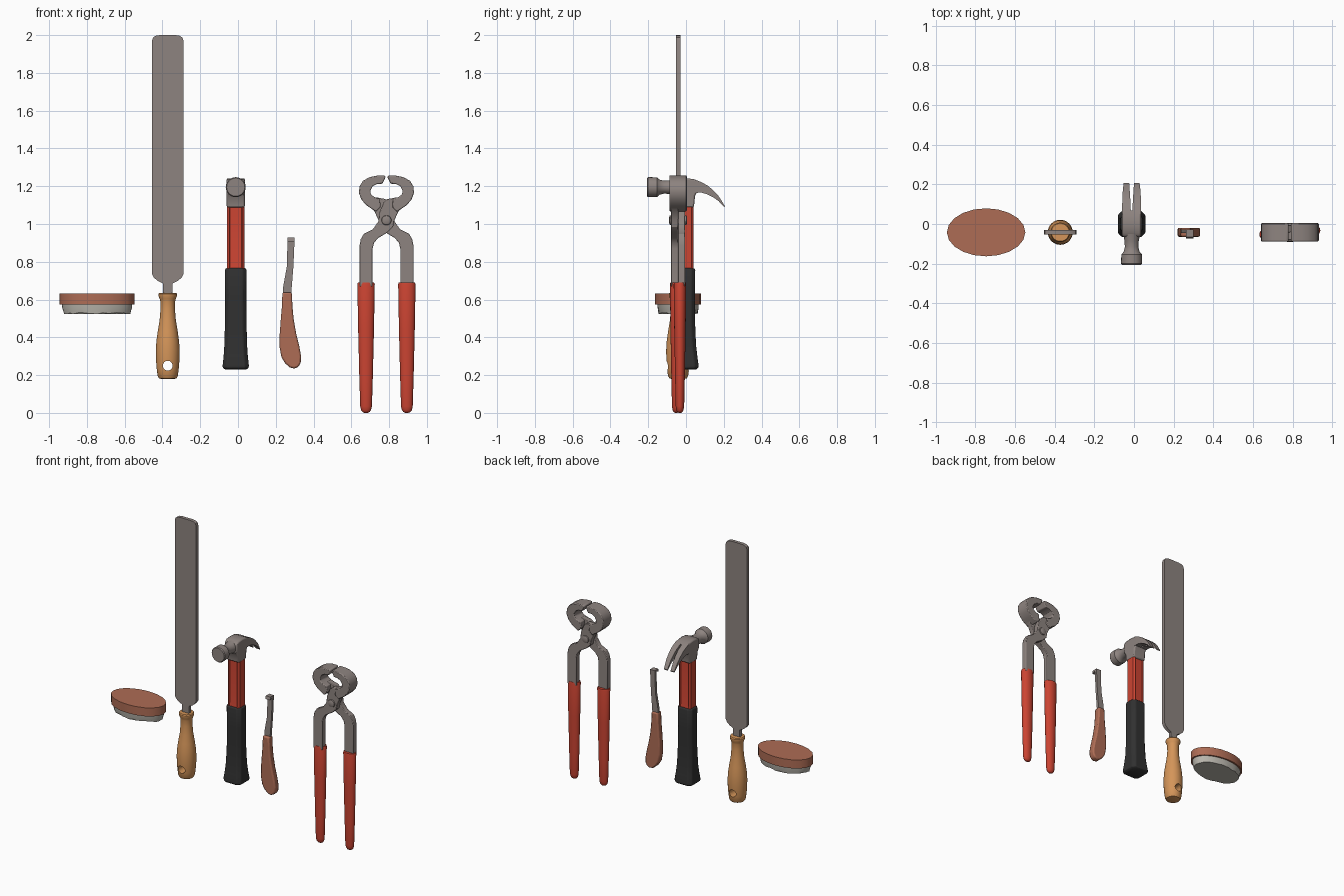
import bpy, bmesh, math, random
from mathutils import Matrix

if "Cube" in bpy.data.objects:
    bpy.data.objects.remove(bpy.data.objects["Cube"])

random.seed(3)
YC = -0.042  # shared depth of the hanging tools


def mat(name, r, g, b):
    m = bpy.data.materials.new(name)
    m.diffuse_color = (r, g, b, 1)
    m.use_nodes = True
    m.node_tree.nodes["Principled BSDF"].inputs["Base Color"].default_value = m.diffuse_color
    return m


STEEL = mat("steel", 0.27, 0.23, 0.215)
RED = mat("red", 0.60, 0.058, 0.032)
BLACK = mat("black_rubber", 0.03, 0.03, 0.03)
BROWN = mat("brown_wood", 0.42, 0.15, 0.09)
WOOD = mat("light_wood", 0.66, 0.30, 0.10)
BRISTLE = mat("bristle", 0.48, 0.46, 0.41)


def make(name, verts, faces, material, bevel=0, segs=2):
    me = bpy.data.meshes.new(name)
    me.from_pydata(verts, [], faces)
    bm = bmesh.new()
    bm.from_mesh(me)
    bmesh.ops.recalc_face_normals(bm, faces=bm.faces)
    bm.to_mesh(me)
    bm.free()
    me.materials.append(material)
    ob = bpy.data.objects.new(name, me)
    bpy.context.collection.objects.link(ob)
    if bevel:
        b = ob.modifiers.new("bevel", 'BEVEL')
        b.width, b.segments, b.limit_method = bevel, segs, 'ANGLE'
        b.angle_limit = math.radians(40)
    return ob


def loft(name, rings, material, bevel=0):
    n, k = len(rings[0]), len(rings)
    faces = [(i * n + j, i * n + (j + 1) % n, (i + 1) * n + (j + 1) % n, (i + 1) * n + j)
             for i in range(k - 1) for j in range(n)]
    faces += [tuple(range(n)), tuple(range((k - 1) * n, k * n))]
    return make(name, [v for r in rings for v in r], faces, material, bevel)


def plate(name, pts, y0, y1, material, x=0, bevel=0, segs=2):
    """Outline in x, z extruded from y0 to y1."""
    return_rings = [[(x + px, y, pz) for px, pz in pts] for y in (y0, y1)]
    ob = loft(name, return_rings, material, bevel)
    if bevel:
        ob.modifiers["bevel"].segments = segs
    return ob


def oval(cx, cy, z, rx, ry, n=24):
    return [(cx + rx * math.cos(2 * math.pi * i / n), cy + ry * math.sin(2 * math.pi * i / n), z)
            for i in range(n)]


def octagon(cx, cy, z, hx, hy, c):
    return [(cx + x, cy + y, z) for x, y in
            ((hx, hy - c), (hx - c, hy), (c - hx, hy), (-hx, hy - c),
             (-hx, c - hy), (c - hx, -hy), (hx - c, -hy), (hx, c - hy))]


# --- Oval brush: wooden back and ragged bristles
BX = -0.746
loft("brush_back", [oval(BX, YC, z, 0.198, 0.121, 20) for z in (0.573, 0.633)], BROWN)
rings = [oval(BX, YC, 0.58, 0.187, 0.110, 40), oval(BX, YC, 0.555, 0.184, 0.108, 40),
         oval(BX, YC, 0.526, 0.177, 0.102, 40)]
rings[2] = [(x + random.uniform(-.003, .003), y + random.uniform(-.003, .003),
             z + random.uniform(-.003, .005)) for x, y, z in rings[2]]
loft("brush_bristles", rings, BRISTLE)

# --- Rasp: flat blade with tang, turned handle with a hanging hole
RX = -0.372
half = [(0.026, 0.61), (0.026, 0.685), (0.055, 0.70), (0.074, 0.717), (0.083, 0.735),
        (0.083, 1.972), (0.077, 1.988), (0.062, 1.997), (0.04, 2.0)]
plate("rasp_blade", half + [(-x, z) for x, z in reversed(half)], YC - .012, YC + .012, STEEL, RX)
prof = [(.180, .035), (.183, .046), (.195, .053), (.23, .058), (.28, .062), (.33, .063),
        (.38, .060), (.43, .053), (.49, .043), (.55, .038), (.59, .039), (.603, .042),
        (.618, .049), (.630, .049), (.636, .045)]
handle = loft("rasp_handle", [oval(RX, YC, z, r, r, 32) for z, r in prof], WOOD)
hole = plate("rasp_hole_cutter", [(.026 * math.cos(a * math.pi / 12), .25 + .026 * math.sin(a * math.pi / 12))
                                  for a in range(24)], YC - .2, YC + .2, WOOD, RX)
hole.hide_render = True
hole.hide_viewport = True
cut = handle.modifiers.new("hole", 'BOOLEAN')
cut.object, cut.operation, cut.solver = hole, 'DIFFERENCE', 'EXACT'

# --- Hammer handle: fluted red shaft and flared rubber grip
HX = -0.012
shaft = loft("hammer_shaft", [octagon(HX, 0, z, .046, .040, .012) for z in (0.74, 1.10)], RED)
bm = bmesh.new()
bm.from_mesh(shaft.data)
bm.normal_update()
for f in [f for f in bm.faces if abs(f.normal.y) > .95]:
    bmesh.ops.inset_individual(bm, faces=[f], thickness=.006, depth=0)
    bmesh.ops.translate(bm, verts=f.verts, vec=f.normal * -.009)
    for v in f.verts:
        if v.co.z < .8:
            v.co.z = .79
bm.to_mesh(shaft.data)
bm.free()
grip = [(.230, .058, .054), (.240, .069, .066), (.255, .069, .066), (.30, .064, .060), (.36, .060, .053),
        (.48, .057, .048), (.62, .056, .048), (.755, .057, .049), (.766, .053, .045)]
loft("hammer_grip", [octagon(HX, 0, z, hx, hy, .02) for z, hx, hy in grip], BLACK, .005)

# --- Hammer head: socket block, striking face and split claw
side = [(-.042, 1.088), (.042, 1.088), (.048, 1.15), (.062, 1.175), (.07, 1.226), (.04, 1.238),
        (0, 1.242), (-.045, 1.238), (-.065, 1.225), (-.065, 1.165), (-.048, 1.14)]
loft("hammer_block", [[(HX + x, y, z) for y, z in side] for x in (-.048, .048)], STEEL, .008)
face = [(-.05, .043), (-.085, .036), (-.115, .034), (-.14, .040), (-.153, .052), (-.2, .053), (-.206, .048)]
loft("hammer_face", [[(HX + r * math.cos(i * math.pi / 12), y, 1.195 + r * math.sin(i * math.pi / 12))
                      for i in range(24)] for y, r in face], STEEL)
claw = [(.05, 1.234, 1.165, .003, .048), (.085, 1.220, 1.166, .005, .048), (.115, 1.203, 1.157, .006, .047),
        (.145, 1.178, 1.142, .008, .046), (.175, 1.145, 1.121, .010, .044), (.206, 1.094, 1.088, .012, .040)]
for s, tag in ((-1, "left"), (1, "right")):
    loft("hammer_claw_" + tag, [[(HX + s * a, y, t), (HX + s * b, y, t), (HX + s * b, y - .002, u),
                                 (HX + s * a, y - .002, u)] for y, t, u, a, b in claw], STEEL)

# --- Hoof pick: curved wooden handle, steel bar, hooked tip
plate("pick_handle", [(.235, .638), (.285, .638), (.288, .57), (.294, .50), (.308, .42), (.325, .35), (.334, .30),
                      (.332, .265), (.320, .243), (.298, .235), (.275, .240), (.250, .262), (.230, .295),
                      (.220, .35), (.221, .42), (.227, .50), (.233, .57)],
      YC - .023, YC + .023, BROWN, bevel=.009)
plate("pick_bar", [(.236, .60), (.280, .60), (.284, .66), (.293, .77), (.300, .928), (.263, .928),
                   (.258, .77), (.245, .70), (.238, .66)], YC - .004, YC + .014, STEEL)
hook = [(YC + .014, .928), (YC - .024, .928), (YC - .030, .908), (YC - .019, .910), (YC - .015, .915), (YC, .914)]
loft("pick_hook", [[(x, y, z) for y, z in hook] for x in (.263, .300)], STEEL)

# --- Pincers: two crossing halves, each with jaw, arm and dipped grip
PX = 0.786
jaw = [(.055, 1.065), (.105, 1.098), (.132, 1.128), (.146, 1.165), (.142, 1.20), (.125, 1.228), (.09, 1.248),
       (.05, 1.256), (.012, 1.257), (.004, 1.25), (.022, 1.213), (.05, 1.212), (.073, 1.200), (.085, 1.178),
       (.083, 1.158), (.065, 1.143), (.035, 1.133), (.03, 1.09)]
arm = [(-.143, .67), (-.143, .885), (-.136, .92), (-.120, .948), (-.072, .972), (-.042, 1.015), (-.038, 1.06),
       (-.015, 1.115), (.005, 1.132), (.06, 1.142), (.105, 1.10), (.065, 1.07), (.042, 1.02), (.035, .985),
       (.005, .955), (-.045, .925), (-.066, .90), (-.073, .87), (-.073, .67)]
dip = [(.0, .008), (.004, .018), (.014, .026), (.035, .031), (.2, .036), (.45, .042), (.68, .046), (.69, .043)]
for s, tag in ((1, "front"), (-1, "back")):
    plate("pincer_jaw_" + tag, [(s * x, z) for x, z in jaw], YC - .046, YC + .046, STEEL, PX, .005)
    ys = sorted((YC - s * .038, YC + s * .001))
    plate("pincer_arm_" + tag, [(s * x, z) for x, z in arm], ys[0], ys[1], STEEL, PX, .004)
    loft("pincer_grip_" + tag, [oval(PX - s * .108, YC - s * .010, z, r, r * .72, 20) for z, r in dip], RED)
rivet = [(-.048, .014), (-.044, .024), (-.036, .027), (.036, .027), (.044, .024), (.048, .014)]
loft("pincer_rivet", [[(PX + r * math.cos(i * math.pi / 10), YC + y, 1.02 + r * math.sin(i * math.pi / 10))
                       for i in range(20)] for y, r in rivet], STEEL)

# Smooth shading with crisp edges
for ob in bpy.data.objects:
    if ob.hide_render:
        continue
    bpy.ops.object.select_all(action='DESELECT')
    ob.select_set(True)
    bpy.context.view_layer.objects.active = ob
    bpy.ops.object.shade_smooth_by_angle(angle=math.radians(32))
